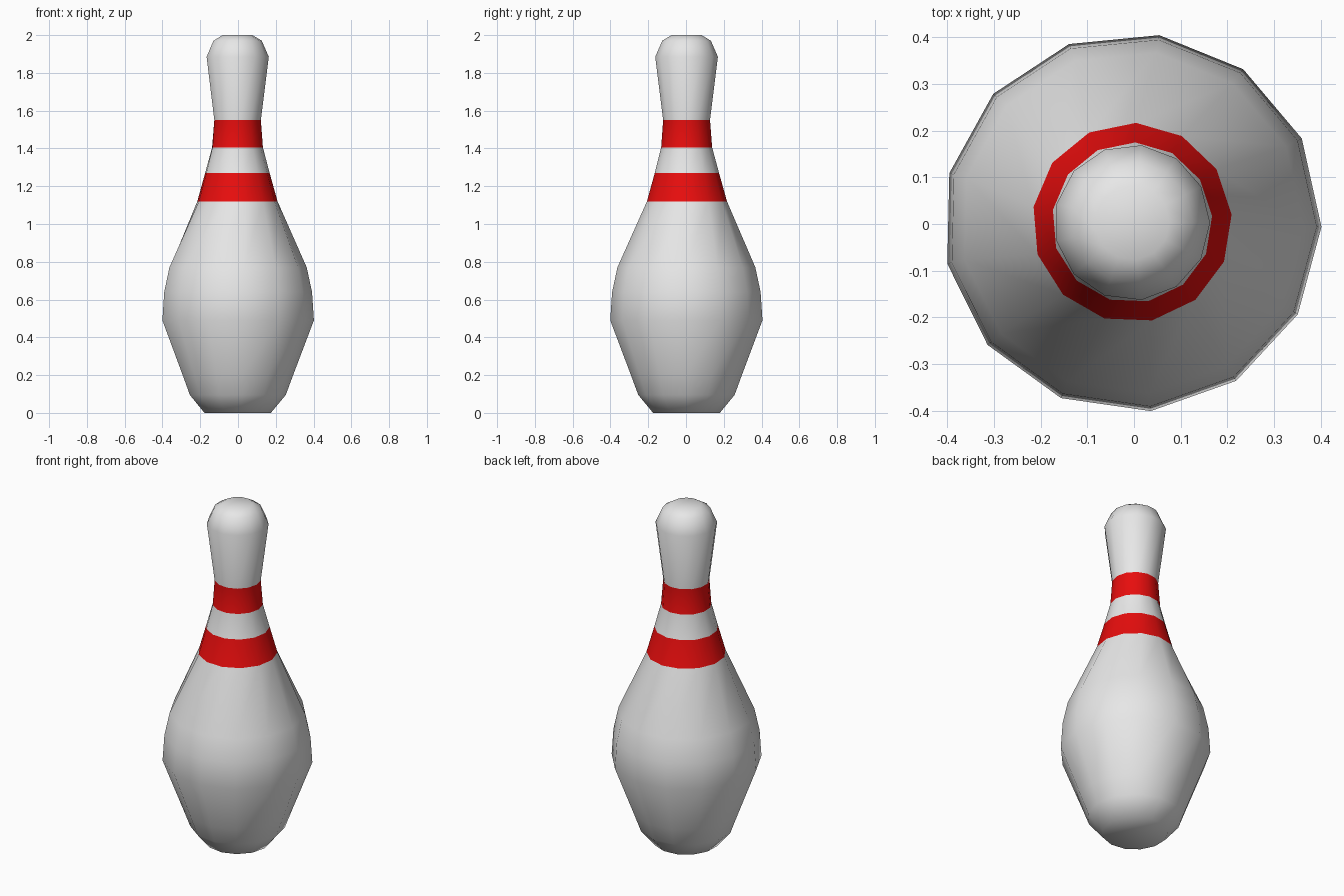
import bpy, bmesh, math

if "Cube" in bpy.data.objects:
    bpy.data.objects.remove(bpy.data.objects["Cube"])

SIDES = 13
CENTRE = (-0.004, 0.003)

# Flat colours
def material(name, rgb):
    m = bpy.data.materials.new(name)
    m.diffuse_color = (*rgb, 1.0)
    m.use_nodes = True
    m.node_tree.nodes["Principled BSDF"].inputs["Base Color"].default_value = m.diffuse_color
    return m

white = material("pin_white", (0.8, 0.8, 0.8))
red = material("stripe_red", (0.8, 0.004, 0.004))

# Lathe profile: radius, height, twist of the ring in degrees
profile = [
    (0.178, 0.0, -1.3), (0.257, 0.095, -1.3), (0.296, 0.2, -1.3),
    (0.406, 0.49, -1.3), (0.396, 0.64, -1.3), (0.368, 0.77, -1.3),
    (0.214, 1.12, 4.7), (0.172, 1.27, 4.7), (0.136, 1.405, 2.0),
    (0.125, 1.55, 0.0), (0.167, 1.885, 0.0), (0.130, 1.97, 0.0),
    (0.080, 2.0, 0.0),
]
stripes = [(1.12, 1.27), (1.405, 1.55)]

# Rings of the pin body
bm = bmesh.new()
rings = []
for r, z, twist in profile:
    ring = []
    for i in range(SIDES):
        a = math.tau * i / SIDES + math.radians(twist)
        ring.append(bm.verts.new((CENTRE[0] + r * math.cos(a),
                                  CENTRE[1] + r * math.sin(a), z)))
    rings.append(ring)

# Side faces, base and top cap
for low, high in zip(rings, rings[1:]):
    for i in range(SIDES):
        j = (i + 1) % SIDES
        bm.faces.new((low[i], low[j], high[j], high[i]))
bm.faces.new(rings[0][::-1])
bm.faces.new(rings[-1])

# Smooth shading, stripes coloured by height
for f in bm.faces:
    f.smooth = True
    z = f.calc_center_median().z
    f.material_index = int(any(a < z < b for a, b in stripes))

mesh = bpy.data.meshes.new("bowling_pin")
bm.to_mesh(mesh)
bm.free()
mesh.materials.append(white)
mesh.materials.append(red)
pin = bpy.data.objects.new("bowling_pin", mesh)
bpy.context.collection.objects.link(pin)
